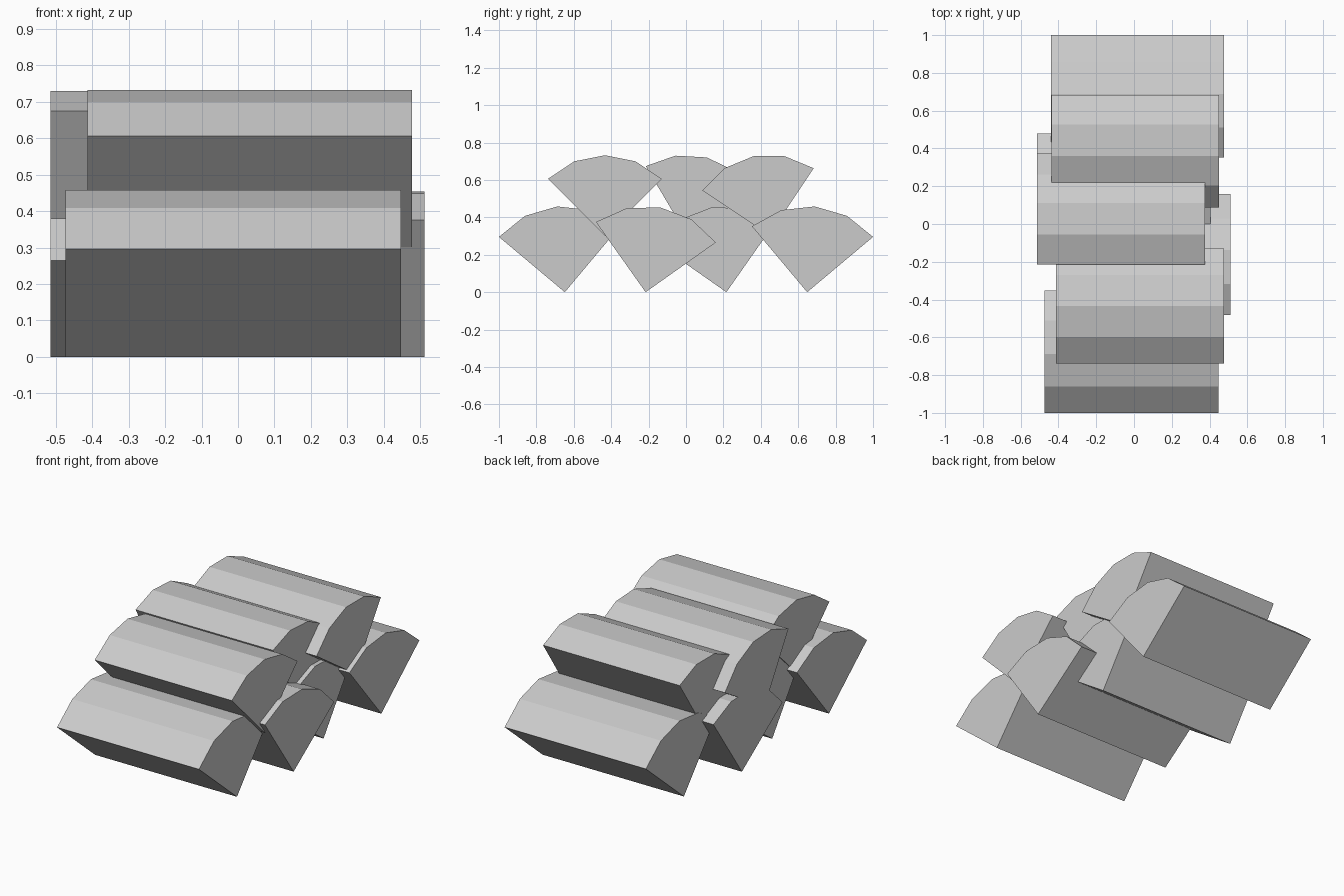
import bpy, bmesh, math

if "Cube" in bpy.data.objects:
    bpy.data.objects.remove(bpy.data.objects["Cube"])

bark = bpy.data.materials.new("plain grey wood")
bark.diffuse_color = (0.6, 0.6, 0.6, 1)
bark.use_nodes = True
bark.node_tree.nodes["Principled BSDF"].inputs["Base Color"].default_value = bark.diffuse_color


def split_log(name, y, z, radius, start, x0, x1):
    """Quarter-round log: apex at (y, z), 90 degree arc from start, along x."""
    profile = [(y, z)]
    for i in range(5):
        a = math.radians(start + 22.5 * i)
        profile.append((y + radius * math.cos(a), z + radius * math.sin(a)))
    bm = bmesh.new()
    face = bm.faces.new([bm.verts.new((x0, py, pz)) for py, pz in profile])
    ext = bmesh.ops.extrude_face_region(bm, geom=[face])
    moved = [g for g in ext["geom"] if isinstance(g, bmesh.types.BMVert)]
    bmesh.ops.translate(bm, verts=moved, vec=(x1 - x0, 0, 0))
    bmesh.ops.recalc_face_normals(bm, faces=bm.faces)
    mesh = bpy.data.meshes.new(name)
    bm.to_mesh(mesh)
    bm.free()
    mesh.materials.append(bark)
    obj = bpy.data.objects.new(name, mesh)
    bpy.context.collection.objects.link(obj)


# bottom row, front to back
LOWER = 0.46
split_log("lower_log_front", -0.648, 0, LOWER, 50, -0.473, 0.447)
split_log("lower_log_mid_front", -0.216, 0, LOWER, 35.3, -0.408, 0.512)
split_log("lower_log_mid_back", 0.216, 0, LOWER, 55, -0.514, 0.404)
split_log("lower_log_back", 0.648, 0, LOWER, 40, -0.44, 0.476)

# top row, slightly smaller logs
UPPER = 0.43
split_log("upper_log_front", -0.434, 0.302, UPPER, 45, -0.413, 0.477)
split_log("upper_log_middle", 0.004, 0.304, UPPER, 30.6, -0.514, 0.377)
split_log("upper_log_back", 0.444, 0.305, UPPER, 56.25, -0.437, 0.449)
